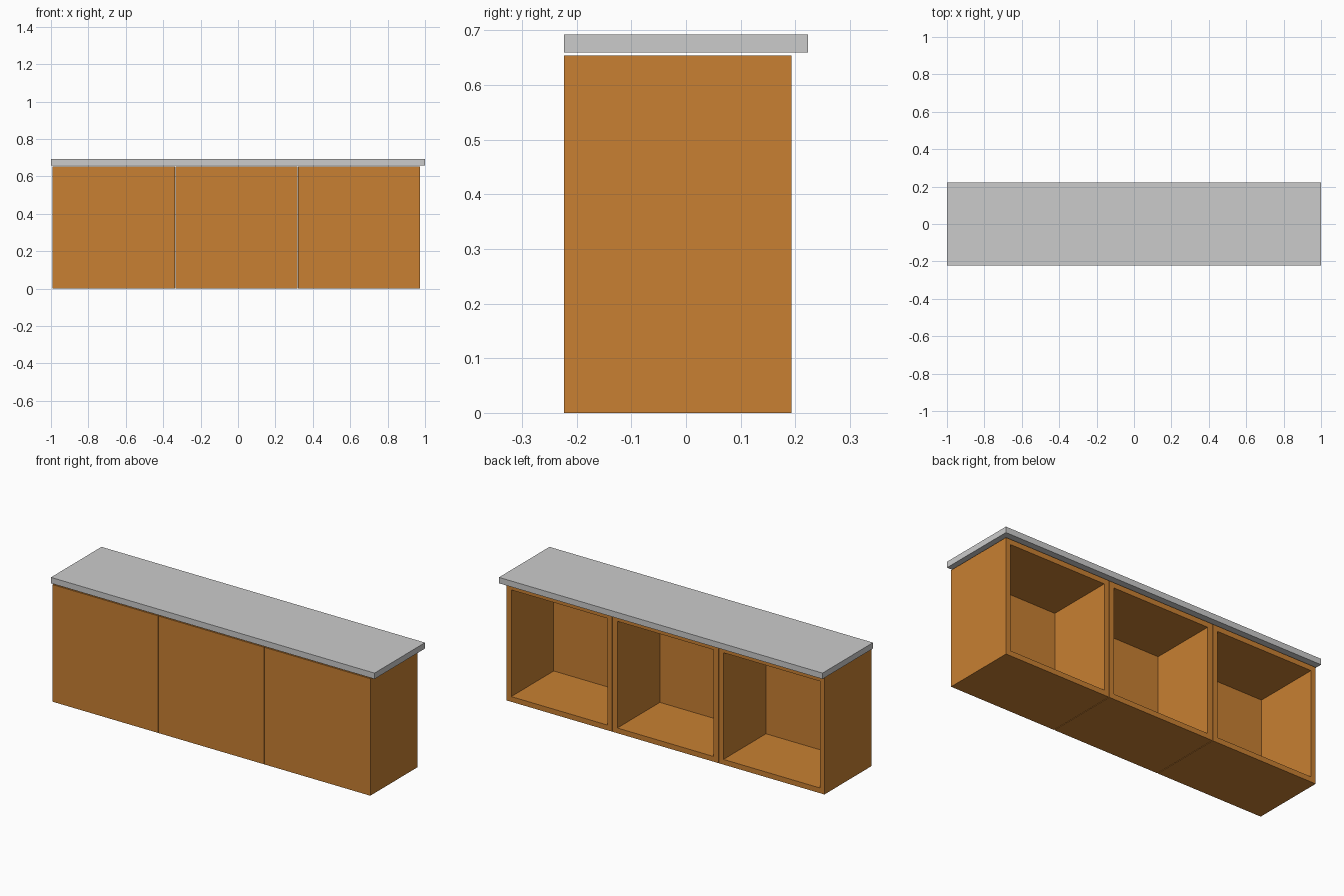
import bpy, bmesh
from mathutils import Vector

if "Cube" in bpy.data.objects:
    bpy.data.objects.remove(bpy.data.objects["Cube"])

wood = bpy.data.materials.new("orange_wood")
wood.diffuse_color = (0.58, 0.216, 0.032, 1)
wood.use_nodes = True
wood.node_tree.nodes["Principled BSDF"].inputs["Base Color"].default_value = wood.diffuse_color


def box(name, lo, hi, mat=None, wall=0):
    """Box between two corners; wall > 0 hollows it out from the +y side."""
    lo, hi = Vector(lo), Vector(hi)
    bm = bmesh.new()
    bmesh.ops.create_cube(bm, size=1)
    bmesh.ops.scale(bm, vec=hi - lo, verts=bm.verts)
    bmesh.ops.translate(bm, vec=(lo + hi) / 2, verts=bm.verts)
    if wall:
        bm.normal_update()
        back = max(bm.faces, key=lambda f: f.normal.y)
        # Rim around the opening, then push the inner panel in
        bmesh.ops.inset_region(bm, faces=[back], thickness=wall)
        r = bmesh.ops.extrude_discrete_faces(bm, faces=[back])
        bmesh.ops.translate(bm, vec=(0, -(hi.y - lo.y - wall), 0),
                            verts=r["faces"][0].verts)
    mesh = bpy.data.meshes.new(name)
    bm.to_mesh(mesh)
    bm.free()
    if mat:
        mesh.materials.append(mat)
    obj = bpy.data.objects.new(name, mesh)
    bpy.context.collection.objects.link(obj)
    return obj


# Countertop slab
box("countertop", (-1, -0.223, 0.659), (1, 0.223, 0.692))

# Three open-backed cubbies side by side with hairline gaps
width, pitch, start = 0.653, 0.656, -0.991
for i, side in enumerate(("left", "middle", "right")):
    x = start + i * pitch
    box(f"cubby_{side}", (x, -0.223, 0), (x + width, 0.193, 0.654), wood, wall=0.041)
